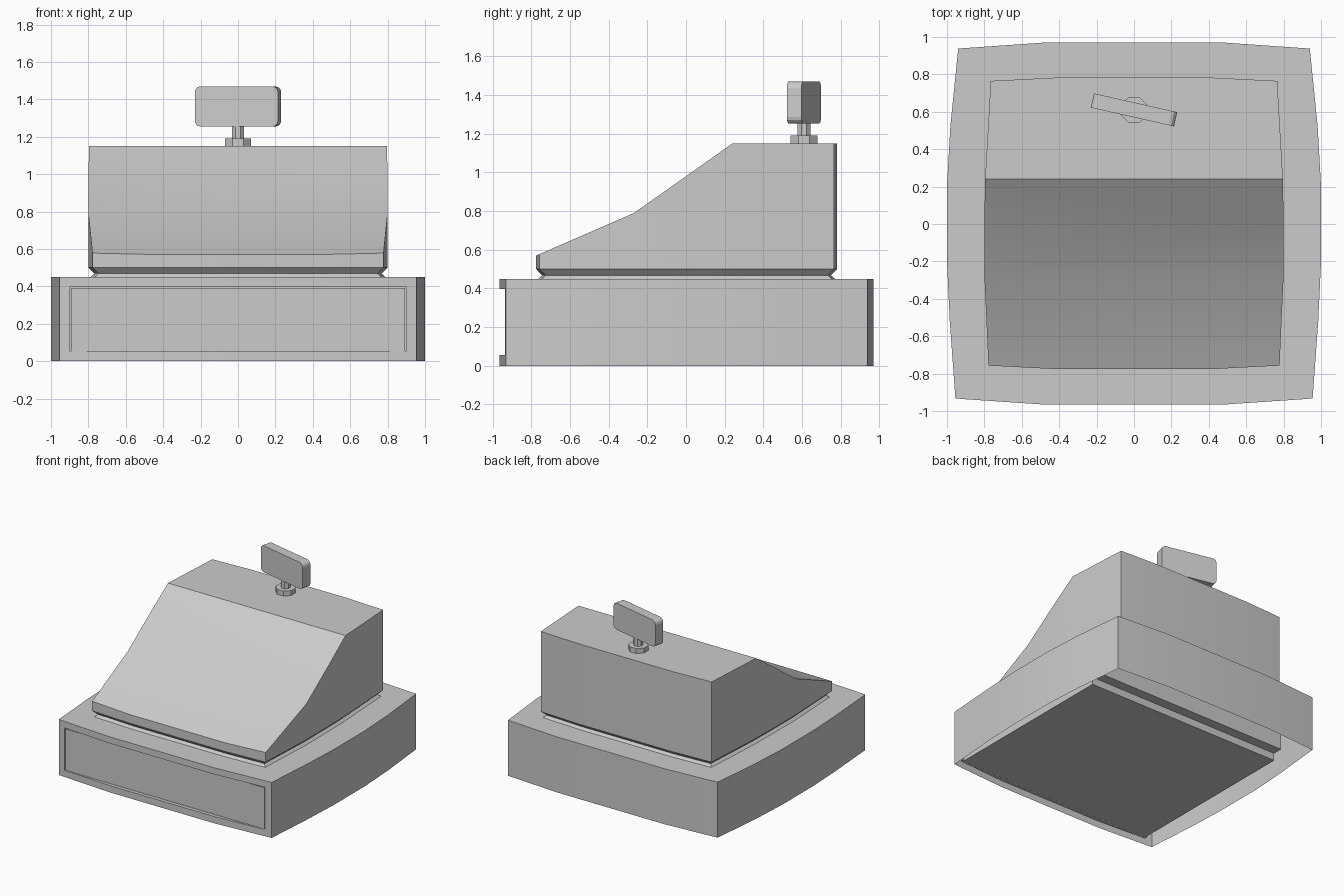
import bpy, bmesh, math
from mathutils import Matrix, Vector

if "Cube" in bpy.data.objects:
    bpy.data.objects.remove(bpy.data.objects["Cube"])


def finish(bm, name, smooth=False):
    bmesh.ops.remove_doubles(bm, verts=bm.verts, dist=0.0005)
    bmesh.ops.recalc_face_normals(bm, faces=bm.faces)
    me = bpy.data.meshes.new(name)
    bm.to_mesh(me)
    bm.free()
    ob = bpy.data.objects.new(name, me)
    bpy.context.collection.objects.link(ob)
    if smooth:
        bpy.ops.object.select_all(action='DESELECT')
        bpy.context.view_layer.objects.active = ob
        ob.select_set(True)
        bpy.ops.object.shade_smooth_by_angle(angle=math.radians(25))
    return ob


def mirrored(right):
    """Right half of an outline, front to back, closed by mirroring in x."""
    return right + [(-x, y) for x, y in reversed(right)]


def face(bm, pts):
    return bm.faces.new([bm.verts.new(p) for p in pts])


def box(name, x, y, z):
    bm = bmesh.new()
    size = (x[1] - x[0], y[1] - y[0], z[1] - z[0])
    mid = ((x[0] + x[1]) / 2, (y[0] + y[1]) / 2, (z[0] + z[1]) / 2)
    bmesh.ops.create_cube(bm, size=1, matrix=Matrix.Translation(mid) @ Matrix.Diagonal((*size, 1)))
    return finish(bm, name)


def post(name, r, z0, z1, sides=8):
    bm = bmesh.new()
    bmesh.ops.create_cone(bm, cap_ends=True, segments=sides, radius1=r, radius2=r, depth=z1 - z0,
                          matrix=Matrix.Translation((0, 0.61, (z0 + z1) / 2))
                          @ Matrix.Rotation(math.pi / sides, 4, 'Z'))
    return finish(bm, name)


# base housing: bulged shell, open underneath, with a drawer opening in front
outline = mirrored([(0.47, -0.966), (0.9, -0.937), (0.955, -0.932), (0.985, -0.52), (1.0, -0.2),
                    (1.0, 0.2), (0.982, 0.52), (0.94, 0.938), (0.48, 0.97)])
n = len(outline)
levels = [0, 0.055, 0.397, 0.45]
bm = bmesh.new()
for z0, z1 in zip(levels, levels[1:]):
    for i in range(n):
        (ax, ay), (bx, by) = outline[i], outline[(i + 1) % n]
        in_opening = z0 == 0.055 and max(abs(ax), abs(bx)) <= 0.9 and ay < -0.9 and by < -0.9
        if not in_opening:
            face(bm, [(ax, ay, z0), (bx, by, z0), (bx, by, z1), (ax, ay, z1)])
face(bm, [(x, y, 0.45) for x, y in outline])
for z in (0.055, 0.397):   # ledges above and below the drawer front
    face(bm, [(-0.9, -0.937, z), (-0.47, -0.966, z), (0.47, -0.966, z), (0.9, -0.937, z)])
finish(bm, "base_housing", True)

# drawer with flat front and stepped rear
box("drawer_front", (-0.893, 0.893), (-0.935, -0.915), (0.055, 0.39))
box("drawer_tray", (-0.88, 0.88), (-0.915, 0.57), (0.05, 0.39))
box("drawer_rear", (-0.88, 0.88), (0.57, 0.65), (0.11, 0.39))

# register body: pinched foot, bulged walls, sloping top
body = mirrored([(0.43, -0.775), (0.778, -0.757), (0.8, -0.27), (0.8, 0.0),
                 (0.796, 0.24), (0.766, 0.765), (0.43, 0.782)])


def top_z(y):
    if y >= 0.24:
        return 1.15
    if y >= -0.27:
        return 0.79 + (y + 0.27) * 0.36 / 0.51
    return 0.79 + (y + 0.27) * 0.22 / 0.505


rings = [[(x * s, y * s, z) for x, y in body]
         for s, z in ((0.985, 0.45), (0.96, 0.468), (1, 0.5))]
rings.append([(x, y, top_z(y)) for x, y in body])
bm = bmesh.new()
n = len(body)
for lo, hi in zip(rings, rings[1:]):
    for i in range(n):
        j = (i + 1) % n
        face(bm, [lo[i], lo[j], hi[j], hi[i]])
top = rings[-1]
for idx in ((0, 1, 2, 11, 12, 13), (2, 3, 4, 9, 10, 11), (4, 5, 6, 7, 8, 9)):
    face(bm, [top[i] for i in idx])
finish(bm, "register_body", True)

# display post
post("display_foot", 0.075, 1.15, 1.19)
post("display_stem", 0.036, 1.19, 1.27)

# display panel, turned slightly, rounded corners
bm = bmesh.new()
bmesh.ops.create_cube(bm, size=1, matrix=Matrix.Diagonal((0.456, 0.078, 0.215, 1)))
edges = [e for e in bm.edges if abs((e.verts[0].co - e.verts[1].co).y) > 0.05]
bmesh.ops.bevel(bm, geom=edges, offset=0.032, segments=3, profile=0.5, affect='EDGES')
panel = finish(bm, "display_panel")
panel.location = (0, 0.61, 1.362)
panel.rotation_euler = (0, 0, math.radians(-12.7))
